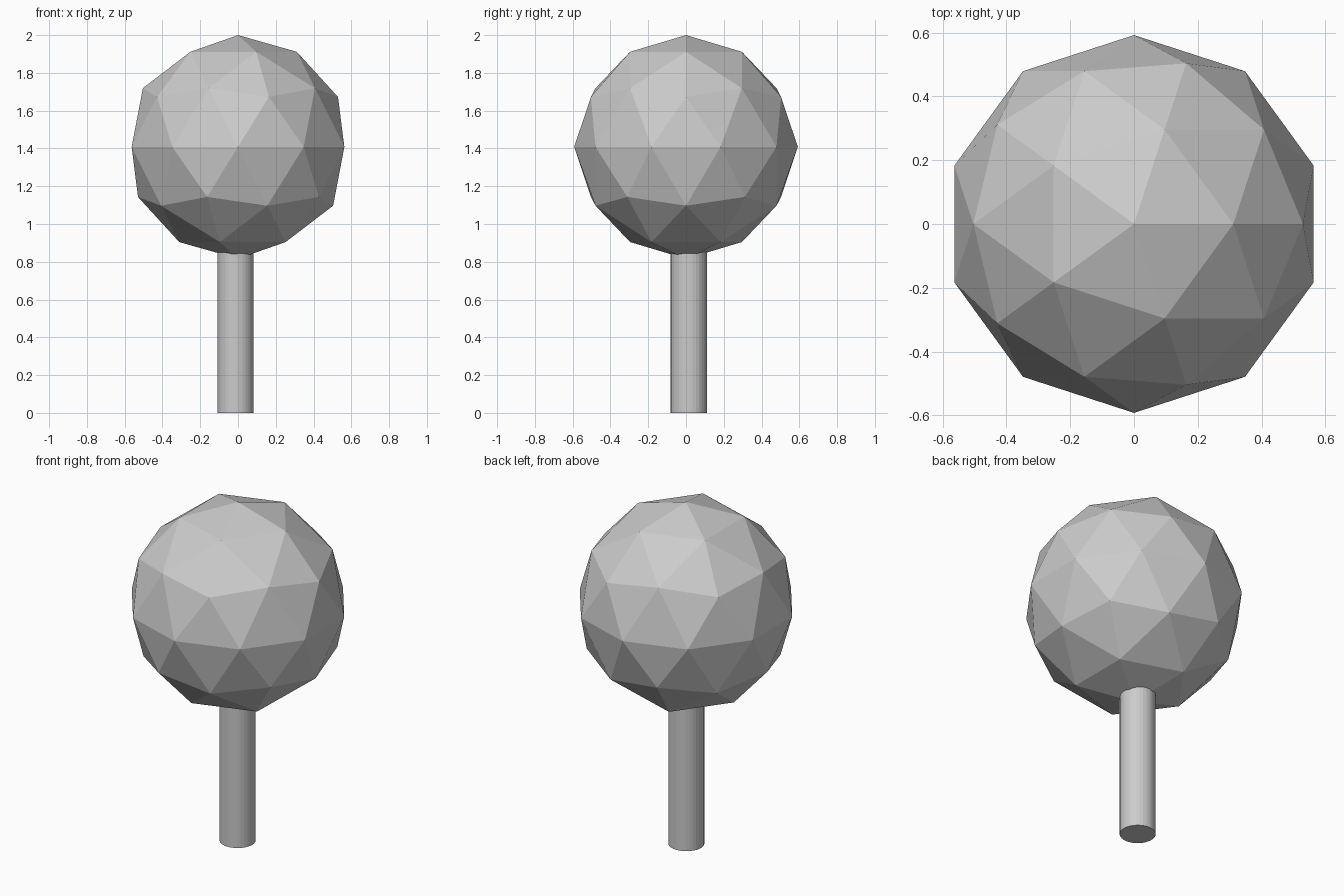
import bpy

if "Cube" in bpy.data.objects:
    bpy.data.objects.remove(bpy.data.objects["Cube"])

R = 0.592            # crown radius
TRUNK_TOP = 1.0      # trunk ends inside the crown

# Faceted crown
bpy.ops.mesh.primitive_ico_sphere_add(subdivisions=2, radius=R, location=(0, 0, 2 - R))
crown = bpy.context.object
crown.name = "crown"
bpy.ops.object.shade_flat()

# Round trunk, slightly off centre
bpy.ops.mesh.primitive_cylinder_add(vertices=32, radius=0.096, depth=TRUNK_TOP,
                                    location=(-0.013, 0.015, TRUNK_TOP / 2))
trunk = bpy.context.object
trunk.name = "trunk"
bpy.ops.object.shade_flat()
